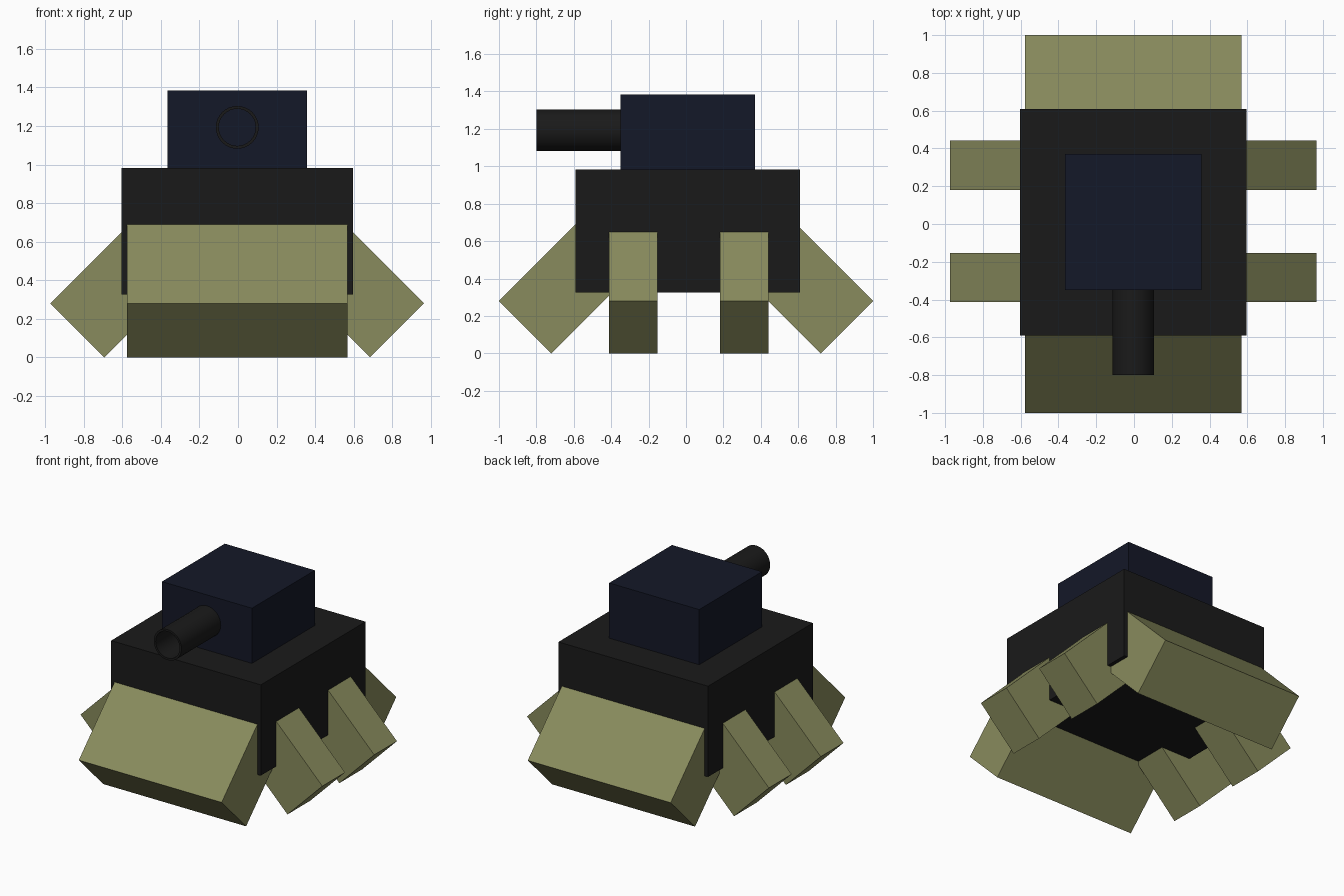
import bpy, bmesh
from math import radians, sqrt
from mathutils import Matrix, Vector

if "Cube" in bpy.data.objects:
    bpy.data.objects.remove(bpy.data.objects["Cube"])


def material(name, rgb):
    m = bpy.data.materials.new(name)
    m.diffuse_color = (*rgb, 1)
    m.use_nodes = True
    m.node_tree.nodes["Principled BSDF"].inputs["Base Color"].default_value = m.diffuse_color
    return m


OLIVE = material("olive", (0.25, 0.26, 0.11))
BLACK = material("black", (0.0103, 0.0103, 0.0103))
NAVY = material("navy", (0.007, 0.009, 0.021))
CX = -0.004  # centre line of the hull


def finish(name, bm, mat):
    bmesh.ops.recalc_face_normals(bm, faces=bm.faces)
    me = bpy.data.meshes.new(name)
    bm.to_mesh(me)
    bm.free()
    me.materials.append(mat)
    ob = bpy.data.objects.new(name, me)
    bpy.context.collection.objects.link(ob)
    return ob


def box(name, lo, hi, mat):
    lo, hi = Vector(lo), Vector(hi)
    bm = bmesh.new()
    bmesh.ops.create_cube(bm, size=1)
    bmesh.ops.scale(bm, vec=hi - lo, verts=bm.verts)
    bmesh.ops.translate(bm, vec=(lo + hi) / 2, verts=bm.verts)
    return finish(name, bm, mat)


def leg(name, reach, side, width, angle):
    """Box tilted 45 degrees, resting on its lower edge and pointing along +x
    to 'reach', shifted sideways, then turned about z."""
    thick, length = 0.28 * sqrt(2), 0.68
    bm = bmesh.new()
    bmesh.ops.create_cube(bm, size=1)
    bmesh.ops.scale(bm, vec=(length, width, thick), verts=bm.verts)
    # outer end at x = 0, top outer edge on the origin
    bmesh.ops.translate(bm, vec=(-length / 2, 0, -thick / 2), verts=bm.verts)
    place = (Matrix.Translation((CX, 0, 0)) @ Matrix.Rotation(radians(angle), 4, 'Z')
             @ Matrix.Translation((reach, side, 0.28)) @ Matrix.Rotation(radians(45), 4, 'Y'))
    bmesh.ops.transform(bm, matrix=place, verts=bm.verts)
    return finish(name, bm, OLIVE)


# Hull and turret
box("hull", (CX - 0.6, -0.59, 0.325), (CX + 0.6, 0.61, 0.983), BLACK)
box("turret", (CX - 0.361, -0.35, 0.983), (CX + 0.361, 0.37, 1.383), NAVY)

# Wide front and rear legs
leg("front_leg", 1.0, 0, 1.146, -90)
leg("rear_leg", 1.0, 0, 1.146, 90)

# Two narrow legs on each side
for tag, y in (("front", -0.283), ("rear", 0.311)):
    leg(f"right_{tag}_side_leg", 0.97, y, 0.26, 0)
    leg(f"left_{tag}_side_leg", 0.97, -y, 0.26, 180)

# Hollow barrel: tube profile spun around the y axis
axis = Vector((CX, 0, 1.193))
bm = bmesh.new()
profile = [(0.111, -0.34), (0.111, -0.80), (0.096, -0.80), (0.096, -0.34)]
vs = [bm.verts.new(axis + Vector((r, y, 0))) for r, y in profile]
edges = [bm.edges.new(p) for p in zip(vs, vs[1:])]
bmesh.ops.spin(bm, geom=vs + edges, cent=axis, axis=(0, 1, 0),
               angle=radians(360), steps=32, use_merge=True)
bmesh.ops.remove_doubles(bm, verts=bm.verts, dist=1e-4)
barrel = finish("barrel", bm, BLACK)
bpy.context.view_layer.objects.active = barrel
barrel.select_set(True)
bpy.ops.object.shade_smooth_by_angle(angle=radians(30))
